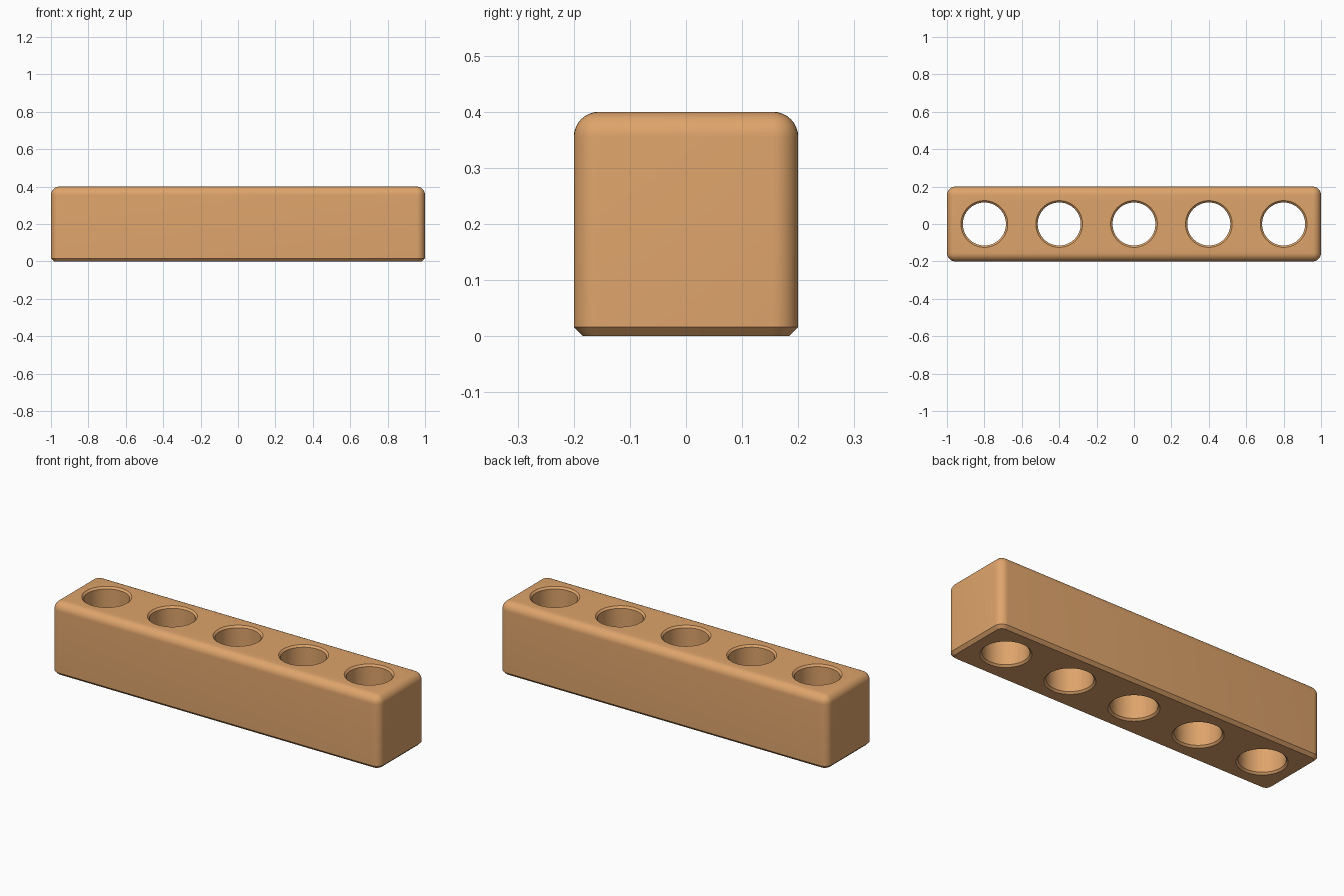
import bpy, bmesh, math

if "Cube" in bpy.data.objects:
    bpy.data.objects.remove(bpy.data.objects["Cube"])

LENGTH, WIDTH, HEIGHT = 2.0, 0.4, 0.4
FILLET, CHAMFER = 0.045, 0.016
HOLE_R, HOLE_CHAMFER = 0.115, 0.01
HOLE_X = [-0.8, -0.4, 0.0, 0.4, 0.8]

wood = bpy.data.materials.new("warm_wood")
wood.diffuse_color = (0.73, 0.37, 0.147, 1)
wood.use_nodes = True
wood.node_tree.nodes["Principled BSDF"].inputs["Base Color"].default_value = wood.diffuse_color


def add_object(name, bm):
    bmesh.ops.recalc_face_normals(bm, faces=bm.faces)
    mesh = bpy.data.meshes.new(name)
    bm.to_mesh(mesh)
    bm.free()
    mesh.materials.append(wood)
    obj = bpy.data.objects.new(name, mesh)
    bpy.context.collection.objects.link(obj)
    return obj


# Block: rounded top and upright edges, chamfered underside
bm = bmesh.new()
bmesh.ops.create_cube(bm, size=1)
for v in bm.verts:
    v.co.x *= LENGTH
    v.co.y *= WIDTH
    v.co.z = (v.co.z + 0.5) * HEIGHT
round_edges = [e for e in bm.edges if max(v.co.z for v in e.verts) > 0.1]
bmesh.ops.bevel(bm, geom=round_edges, offset=FILLET, offset_type='OFFSET',
                segments=8, profile=0.5, affect='EDGES', clamp_overlap=True)
base_edges = [e for e in bm.edges if all(v.co.z < 1e-4 for v in e.verts)]
bmesh.ops.bevel(bm, geom=base_edges, offset=CHAMFER, offset_type='OFFSET',
                segments=1, profile=0.5, affect='EDGES', clamp_overlap=True)
block = add_object("block", bm)

# Hole cutter: cylinders flaring at both ends for the countersunk rims
SIDES, C = 64, HOLE_CHAMFER
profile = [(HOLE_R + 2 * C, -C), (HOLE_R, C),
           (HOLE_R, HEIGHT - C), (HOLE_R + 2 * C, HEIGHT + C)]
bm = bmesh.new()
for x in HOLE_X:
    rings = [[bm.verts.new((x + r * math.cos(2 * math.pi * i / SIDES),
                            r * math.sin(2 * math.pi * i / SIDES), z))
              for i in range(SIDES)] for r, z in profile]
    for low, high in zip(rings, rings[1:]):
        for i in range(SIDES):
            j = (i + 1) % SIDES
            bm.faces.new((low[i], low[j], high[j], high[i]))
    bm.faces.new(rings[0][::-1])
    bm.faces.new(rings[-1])
cutter = add_object("hole_cutter", bm)
cutter.hide_render = True

# Cut the holes and smooth the rounded surfaces
cut = block.modifiers.new("holes", 'BOOLEAN')
cut.operation = 'DIFFERENCE'
cut.solver = 'EXACT'
cut.object = cutter
bpy.context.view_layer.objects.active = block
block.select_set(True)
bpy.ops.object.modifier_apply(modifier=cut.name)
bpy.data.objects.remove(cutter)
bpy.ops.object.shade_smooth_by_angle(angle=math.radians(30))
